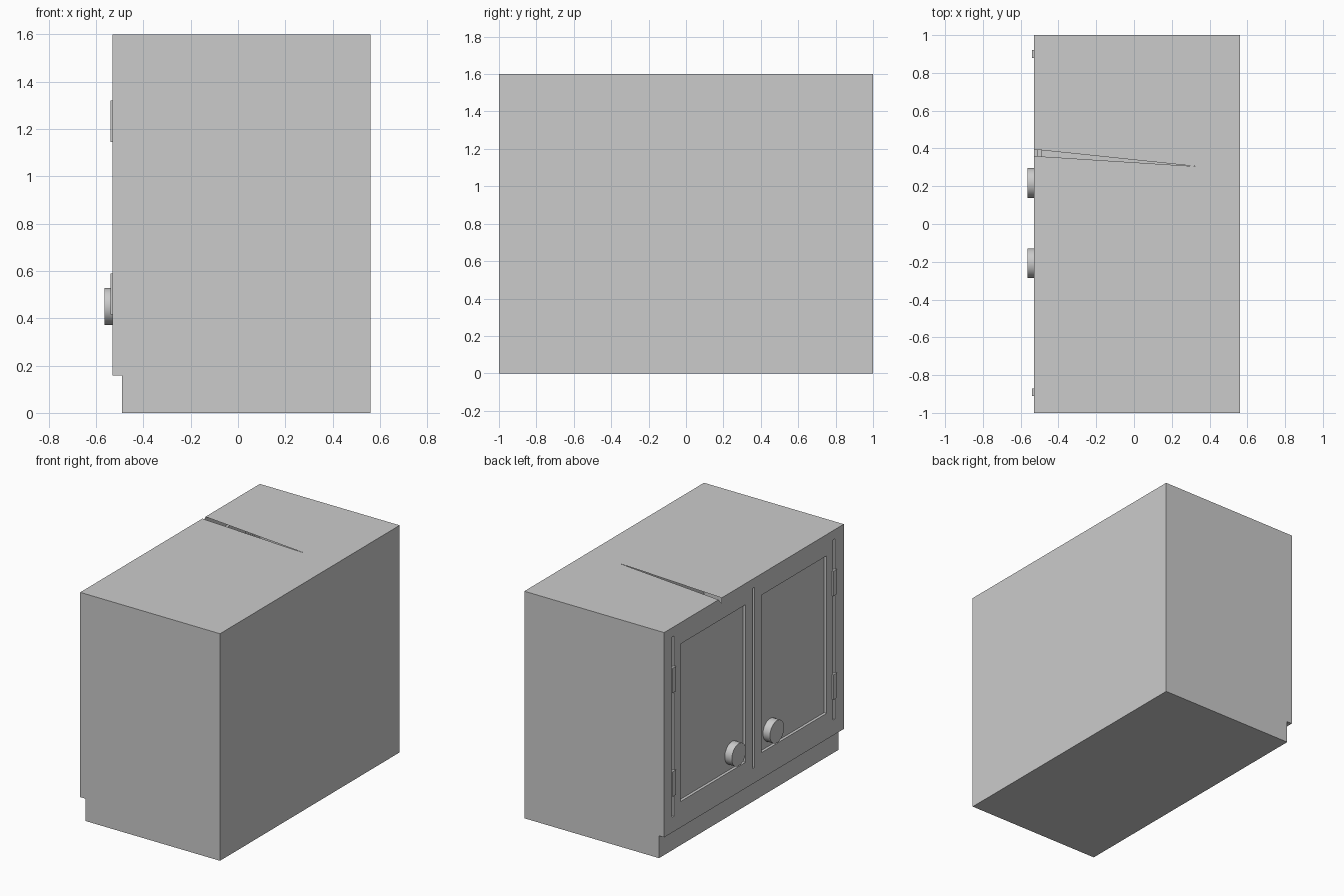
import bpy, bmesh, math
from mathutils import Matrix

cube = bpy.data.objects.get("Cube")
if cube:
    bpy.data.objects.remove(cube, do_unlink=True)

grey = bpy.data.materials.new("plain_grey")
grey.use_nodes = True
grey.diffuse_color = (0.6, 0.6, 0.6, 1)
grey.node_tree.nodes["Principled BSDF"].inputs["Base Color"].default_value = (0.6, 0.6, 0.6, 1)

FACE, BACK, KICK = -0.53, 0.56, -0.49   # x of door face, back and toe kick
TOP, LEDGE = 1.6, 0.157
MID = 0.005                             # y of the line between the doors


def finish(name, bm):
    mesh = bpy.data.meshes.new(name)
    bm.to_mesh(mesh)
    bm.free()
    obj = bpy.data.objects.new(name, mesh)
    bpy.context.collection.objects.link(obj)
    mesh.materials.append(grey)
    return obj


def add_box(bm, x0, x1, y0, y1, z0, z1):
    size = Matrix.Diagonal((x1 - x0, y1 - y0, z1 - z0, 1))
    place = Matrix.Translation(((x0 + x1) / 2, (y0 + y1) / 2, (z0 + z1) / 2))
    bmesh.ops.create_cube(bm, size=1, matrix=place @ size)


# Cabinet carcass: side profile with toe kick, extruded along y
profile = [(KICK, 0), (BACK, 0), (BACK, TOP), (FACE, TOP), (FACE, LEDGE), (KICK, LEDGE)]
bm = bmesh.new()
side = bm.faces.new([bm.verts.new((x, -1, z)) for x, z in profile])
ext = bmesh.ops.extrude_face_region(bm, geom=[side])
bmesh.ops.translate(bm, vec=(0, 2, 0),
                    verts=[v for v in ext["geom"] if isinstance(v, bmesh.types.BMVert)])
bmesh.ops.recalc_face_normals(bm, faces=bm.faces)
cabinet = finish("cabinet_body", bm)

# Cutters: recessed door panels and the upright grooves beside the doors
bm = bmesh.new()
for s in (-1, 1):
    a, b = sorted((MID + s * 0.09, MID + s * 0.815))
    add_box(bm, FACE - 0.1, FACE + 0.02, a, b, 0.34, 1.45)
for y in (MID - 0.895, MID, MID + 0.895):
    add_box(bm, FACE - 0.1, FACE + 0.02, y - 0.011, y + 0.011, 0.265, 1.535)
cutter = finish("door_cutter", bm)
cutter.hide_render = True
cutter.hide_viewport = True

cut = cabinet.modifiers.new("door_cuts", "BOOLEAN")
cut.operation = "DIFFERENCE"
cut.solver = "EXACT"
cut.object = cutter
bpy.context.view_layer.objects.active = cabinet
cabinet.select_set(True)
bpy.ops.object.modifier_apply(modifier=cut.name)
bpy.data.objects.remove(cutter, do_unlink=True)

# Open sliver in the worktop: rebuild the top and front around a thin gap
bm = bmesh.new()
bm.from_mesh(cabinet.data)
top = max(bm.faces, key=lambda f: f.calc_center_median().z)
edge = next(e for e in top.edges if all(abs(v.co.x - FACE) < 1e-4 for v in e.verts))
front = next(f for f in edge.link_faces if f != top)
low, high = sorted(edge.verts, key=lambda v: v.co.y)
_, near = bmesh.utils.edge_split(edge, low, (0.36 + 1) / 2)
edge = next(e for e in near.link_edges if high in e.verts)
_, far = bmesh.utils.edge_split(edge, near, (0.395 - 0.36) / (1 - 0.36))
tip = bm.verts.new((0.33, 0.305, TOP))
dip = bm.verts.new((FACE, 0.36, 1.56))
for face, mid in ((top, tip), (front, dip)):
    ring = []
    loop = list(face.verts)
    for i, v in enumerate(loop):
        ring.append(v)
        if {v, loop[(i + 1) % len(loop)]} == {near, far}:
            ring.append(mid)
    bm.faces.remove(face)
    bm.faces.new(ring)
for e in [e for e in bm.edges if not e.link_faces]:
    bm.edges.remove(e)
bm.normal_update()
bm.to_mesh(cabinet.data)
bm.free()

# Hinges and round knobs, one set for each door
for s, label in ((1, "left"), (-1, "right")):
    for z, level in ((0.415, "lower"), (1.145, "upper")):
        bm = bmesh.new()
        y = MID + s * 0.895
        add_box(bm, FACE - 0.01, FACE + 0.01, y - 0.02, y + 0.02, z, z + 0.175)
        finish(f"{label}_{level}_hinge", bm)
    bm = bmesh.new()
    turn = Matrix.Rotation(math.pi / 2, 4, "Y")
    place = Matrix.Translation((-0.537, MID + s * 0.2125, 0.45))
    bmesh.ops.create_cone(bm, cap_ends=True, segments=32, radius1=0.079, radius2=0.079,
                          depth=0.055, matrix=place @ turn)
    knob = finish(f"{label}_knob", bm)
    bpy.ops.object.select_all(action="DESELECT")
    knob.select_set(True)
    bpy.context.view_layer.objects.active = knob
    bpy.ops.object.shade_smooth_by_angle(angle=math.radians(40))
